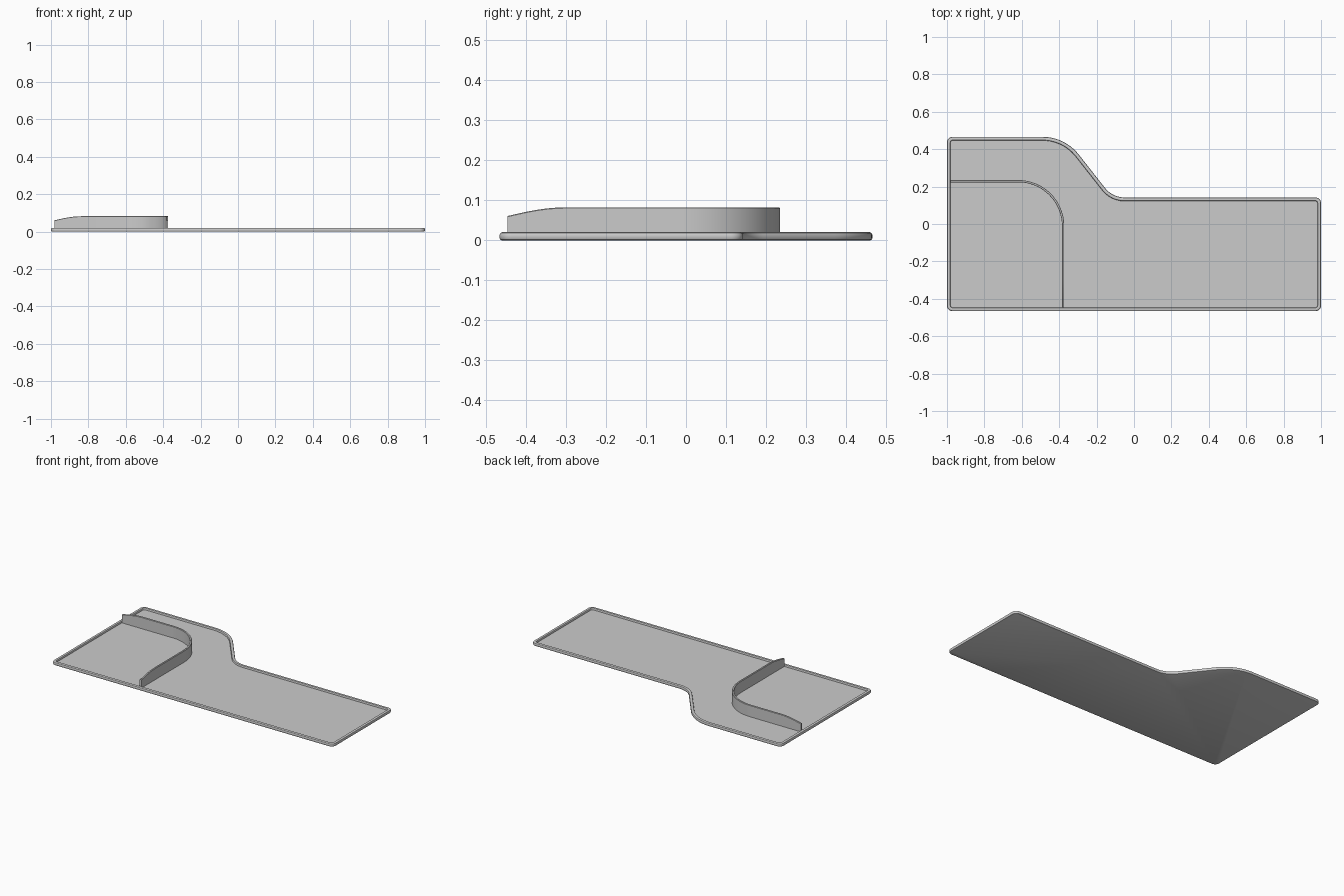
import bpy, math
from mathutils import Vector

if "Cube" in bpy.data.objects:
    bpy.data.objects.remove(bpy.data.objects["Cube"])


def fillet(corners, seg=12):
    """Polyline with rounded corners; each corner is (x, y, radius)."""
    pts, n = [], len(corners)
    for i, (x, y, r) in enumerate(corners):
        p = Vector((x, y))
        if r == 0:
            pts.append(p)
            continue
        a = (Vector(corners[i - 1][:2]) - p).normalized()
        b = (Vector(corners[(i + 1) % n][:2]) - p).normalized()
        half = a.angle(b) / 2
        c = p + (a + b).normalized() * (r / math.sin(half))
        u = p + a * (r / math.tan(half)) - c
        v = p + b * (r / math.tan(half)) - c
        sweep = math.pi - 2 * half
        for k in range(seg + 1):
            t = k / seg
            w = (u * math.sin((1 - t) * sweep) + v * math.sin(t * sweep)) / math.sin(sweep)
            pts.append(c + w)
    return pts


def offset_dirs(pts, closed):
    """Mitred left-hand offset direction at every point."""
    out, n = [], len(pts)
    for i, p in enumerate(pts):
        d1 = (p - pts[i - 1]).normalized() if closed or i else None
        d2 = (pts[(i + 1) % n] - p).normalized() if closed or i < n - 1 else None
        d1, d2 = d1 or d2, d2 or d1
        t = (d1 + d2).normalized()
        out.append(Vector((-t.y, t.x)) / t.dot(d1))
    return out


def make_object(name, verts, faces):
    me = bpy.data.meshes.new(name)
    me.from_pydata(verts, [], faces)
    me.update()
    ob = bpy.data.objects.new(name, me)
    bpy.context.collection.objects.link(ob)
    bpy.ops.object.select_all(action='DESELECT')
    ob.select_set(True)
    bpy.context.view_layer.objects.active = ob
    bpy.ops.object.shade_smooth_by_angle(angle=math.radians(35))
    return ob


# Tray: rounded rim section (inset, height) swept round the outline, capped by floor and underside
outline = fillet([(-1, -0.466, 0.03), (1, -0.466, 0.03), (1, 0.142, 0.03),
                  (-0.115, 0.142, 0.133), (-0.37, 0.466, 0.246), (-1, 0.466, 0.03)])
dirs = offset_dirs(outline, True)
section = [(0.006, 0), (0.002, 0.002), (0, 0.006), (0, 0.014), (0.002, 0.0185), (0.006, 0.0205),
           (0.014, 0.0205), (0.0175, 0.0195), (0.019, 0.017), (0.0195, 0.009)]
n = len(outline)
verts = [(*(p + d * inset), z) for inset, z in section for p, d in zip(outline, dirs)]
faces = [(r * n + i, r * n + (i + 1) % n, (r + 1) * n + (i + 1) % n, (r + 1) * n + i)
         for r in range(len(section) - 1) for i in range(n)]
faces.append(tuple(reversed(range(n))))
faces.append(tuple(range((len(section) - 1) * n, len(section) * n)))
make_object("tray", verts, faces)

# Divider: thin curved wall whose top eases down towards both ends
steps = [k * 0.018 for k in range(9)]
corners = [(-0.98 + s, 0.229, 0) for s in steps] + [(-0.379, 0.229, 0.24)]
corners += [(-0.379, -0.446 + s, 0) for s in reversed(steps)]
path = fillet(corners, 24)
dirs = offset_dirs(path, False)
verts, faces = [], []
half, soft = 0.006, 0.002
for p, d in zip(path, dirs):
    end = min((p - path[0]).length, (p - path[-1]).length)
    top = 0.061 + 0.0215 * math.sin(math.pi / 2 * min(end / 0.144, 1))
    for side, z in [(-half, 0.008), (-half, top - soft), (-half + soft, top),
                    (half - soft, top), (half, top - soft), (half, 0.008)]:
        verts.append((*(p + d * side), z))
for i in range(len(path) - 1):
    for k in range(6):
        a, b = i * 6 + k, i * 6 + (k + 1) % 6
        faces.append((a, a + 6, b + 6, b))
faces.append(tuple(range(6)))
faces.append(tuple(reversed(range(len(verts) - 6, len(verts)))))
make_object("divider_wall", verts, faces)
